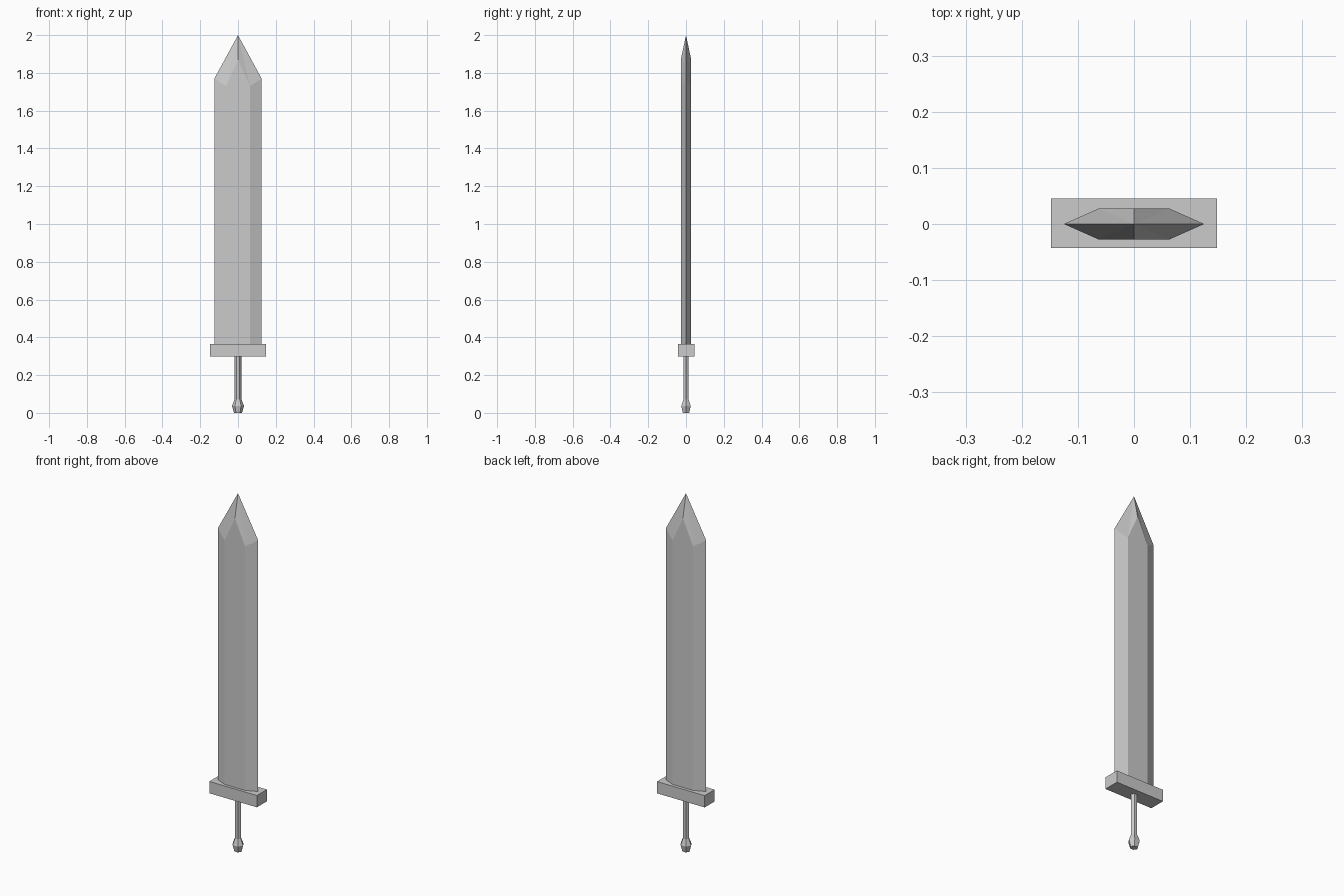
import bpy, bmesh
from math import cos, sin, tau

default = bpy.data.objects.get("Cube")
if default:
    bpy.data.objects.remove(default)

# One plain steel colour
steel = bpy.data.materials.new("light grey steel")
steel.use_nodes = True
steel.diffuse_color = (0.6, 0.6, 0.6, 1)
steel.node_tree.nodes["Principled BSDF"].inputs["Base Color"].default_value = (0.6, 0.6, 0.6, 1)


def finish(name, bm):
    bmesh.ops.recalc_face_normals(bm, faces=bm.faces)
    mesh = bpy.data.meshes.new(name)
    bm.to_mesh(mesh)
    bm.free()
    mesh.materials.append(steel)
    obj = bpy.data.objects.new(name, mesh)
    bpy.context.collection.objects.link(obj)
    return obj


def loft(name, rings):
    """Skin equal-length rings of points and cap both ends."""
    bm = bmesh.new()
    loops = [[bm.verts.new(p) for p in ring] for ring in rings]
    n = len(loops[0])
    for low, high in zip(loops, loops[1:]):
        for i in range(n):
            j = (i + 1) % n
            bm.faces.new((low[i], low[j], high[j], high[i]))
    bm.faces.new(loops[0])
    bm.faces.new(loops[-1])
    return finish(name, bm)


def hexagon(rx, ry, z):
    ry /= sin(tau / 6)
    return [(rx * cos(tau * i / 6), ry * sin(tau * i / 6), z) for i in range(6)]


# Blade: a quarter of the bevelled flat and faceted tip, mirrored twice
EDGE, FLAT, THICK, BASE = 0.125, 0.063, 0.0275, 0.36
bm = bmesh.new()
edge_low, edge_high = bm.verts.new((EDGE, 0, BASE)), bm.verts.new((EDGE, 0, 1.77))
flat_low, flat_high = bm.verts.new((FLAT, -THICK, BASE)), bm.verts.new((FLAT, -THICK, 1.73))
mid_low, mid_high = bm.verts.new((0, -THICK, BASE)), bm.verts.new((0, -THICK, 1.87))
tip, core = bm.verts.new((0, 0, 2)), bm.verts.new((0, 0, BASE))
bm.faces.new((edge_low, edge_high, flat_high, flat_low))
bm.faces.new((flat_low, flat_high, mid_high, mid_low))
bm.faces.new((tip, flat_high, edge_high))
bm.faces.new((tip, mid_high, flat_high))
bm.faces.new((core, edge_low, flat_low, mid_low))
blade = finish("blade", bm)
mirror = blade.modifiers.new("mirror", "MIRROR")
mirror.use_axis = (True, True, False)
# outward facing check on the open quarter
if blade.data.polygons[1].normal.y > 0:
    blade.data.flip_normals()

# Crossguard
bm = bmesh.new()
bmesh.ops.create_cube(bm, size=1)
bmesh.ops.scale(bm, vec=(0.295, 0.088, 0.066), verts=bm.verts)
guard = finish("crossguard", bm)
guard.location = (0, 0.001, 0.332)

# Grip and pommel
loft("grip", [hexagon(0.018, 0.0135, z) for z in (0.06, 0.305)])
loft("pommel", [hexagon(0.021, 0.017, 0), hexagon(0.032, 0.025, 0.037),
                hexagon(0.018, 0.0135, 0.072)])
